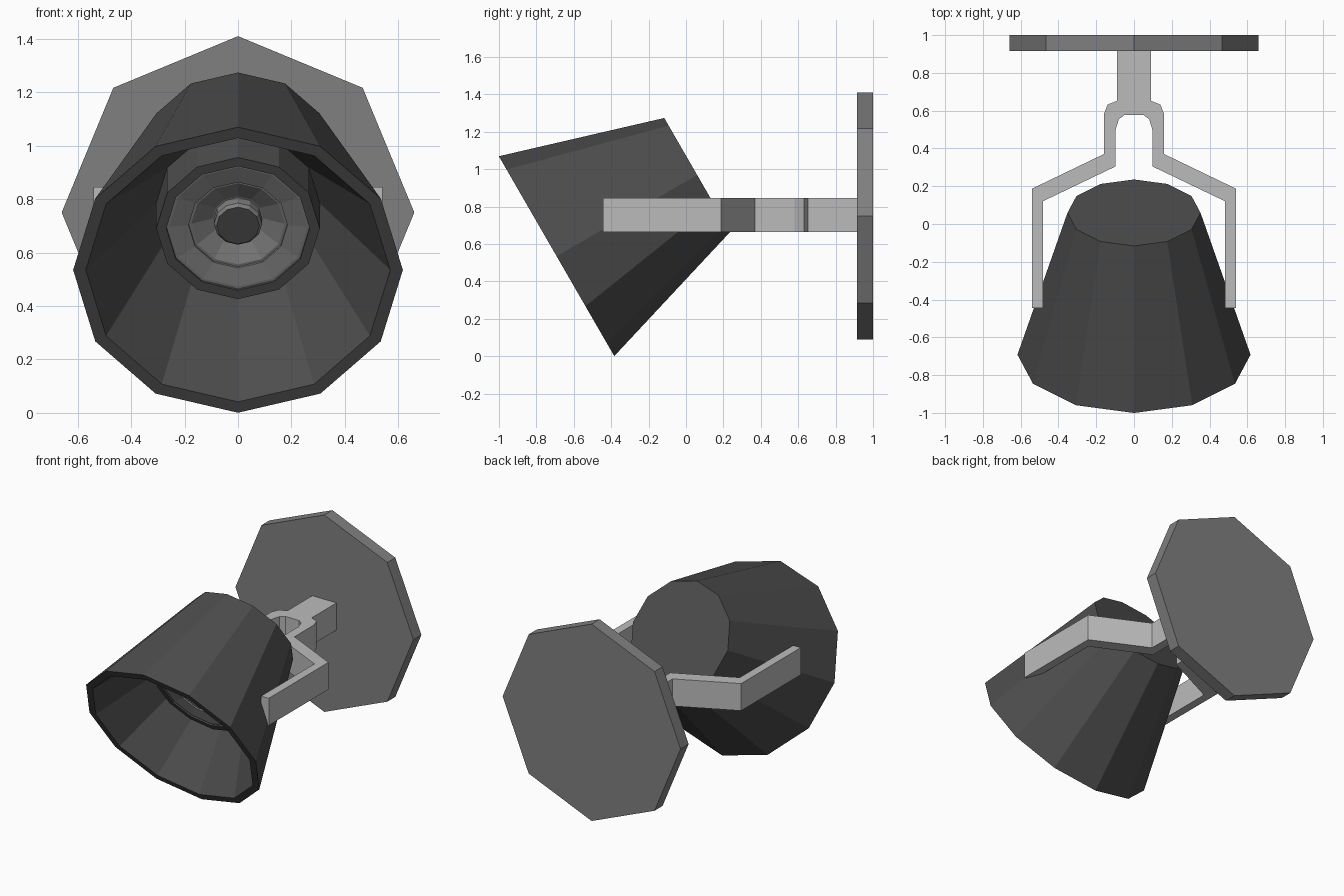
import bpy, bmesh, math
from mathutils import Matrix, Vector

if "Cube" in bpy.data.objects:
    bpy.data.objects.remove(bpy.data.objects["Cube"])


def material(name, v):
    m = bpy.data.materials.new(name)
    m.diffuse_color = (v, v, v, 1)
    m.use_nodes = True
    m.node_tree.nodes["Principled BSDF"].inputs["Base Color"].default_value = m.diffuse_color
    return m


DARK = material("dark_grey", 0.075)
MID = material("mid_grey", 0.215)
LIGHT = material("light_grey", 0.50)


def finish(name, bm, mat):
    bmesh.ops.recalc_face_normals(bm, faces=bm.faces)
    me = bpy.data.meshes.new(name)
    bm.to_mesh(me)
    bm.free()
    ob = bpy.data.objects.new(name, me)
    me.materials.append(mat)
    bpy.context.collection.objects.link(ob)
    return ob


def lathe(name, profile, mat, sides, matrix):
    """Revolve (radius, depth) points around local z."""
    bm = bmesh.new()
    vs = [bm.verts.new((r, 0, d)) for r, d in profile]
    es = [bm.edges.new(p) for p in zip(vs, vs[1:])]
    bmesh.ops.spin(bm, geom=vs + es, cent=(0, 0, 0), axis=(0, 0, 1),
                   angle=math.tau, steps=sides, use_duplicate=False)
    bmesh.ops.remove_doubles(bm, verts=bm.verts, dist=1e-4)
    bm.transform(matrix)
    return finish(name, bm, mat)


# Lamp head frame: origin at the centre of the opening, z runs backwards
head = Matrix.Translation((0, -0.692, 0.535)) @ Matrix.Rotation(math.radians(-60), 4, 'X')

# Shade: hollow cone with a closed back
lathe("shade", [(0, 0.868), (0.352, 0.868), (0.617, 0), (0.57, 0), (0.306, 0.5), (0, 0.5)],
      DARK, 12, head)

# Bulb housing: dark ring standing out of the shade's inside
lathe("bulb_housing", [(0.306, 0.55), (0.306, 0.312), (0.268, 0.312), (0.268, 0.33)],
      DARK, 12, head)

# Reflector: stepped bowl inside the ring
lathe("reflector", [(0.268, 0.322), (0.258, 0.322), (0.185, 0.336), (0.185, 0.345),
                    (0.175, 0.345), (0.095, 0.385), (0, 0.385)], MID, 12, head)

# Centre cap of the reflector
lathe("reflector_collar", [(0.09, 0.39), (0.09, 0.345), (0.08, 0.332)], MID, 12, head)
lathe("reflector_cap", [(0.08, 0.332), (0, 0.332)], DARK, 12, head)

# Wall plate: octagon with a corner at the top
plate = Matrix.Translation((0, 0.915, 0.75)) @ Matrix.Rotation(math.radians(-90), 4, 'X')
lathe("wall_plate", [(0, 0), (0.66, 0), (0.66, 0.085), (0, 0.085)], MID, 8, plate)

# Forked bracket: half outline mirrored, then extruded upwards
half = [(0.09, 0.92), (0.09, 0.652), (0.14, 0.632), (0.16, 0.58), (0.16, 0.37),
        (0.54, 0.187), (0.54, -0.445), (0.483, -0.445), (0.483, 0.12), (0.097, 0.305),
        (0.097, 0.5), (0.08, 0.555), (0.05, 0.577)]
outline = half + [(-x, y) for x, y in reversed(half)]
bm = bmesh.new()
face = bm.faces.new([bm.verts.new((x, y, 0.663)) for x, y in outline])
ext = bmesh.ops.extrude_face_region(bm, geom=[face])
bmesh.ops.translate(bm, vec=Vector((0, 0, 0.182)),
                    verts=[v for v in ext["geom"] if isinstance(v, bmesh.types.BMVert)])
bmesh.ops.triangulate(bm, faces=[f for f in bm.faces if len(f.verts) > 4])
finish("bracket", bm, LIGHT)
